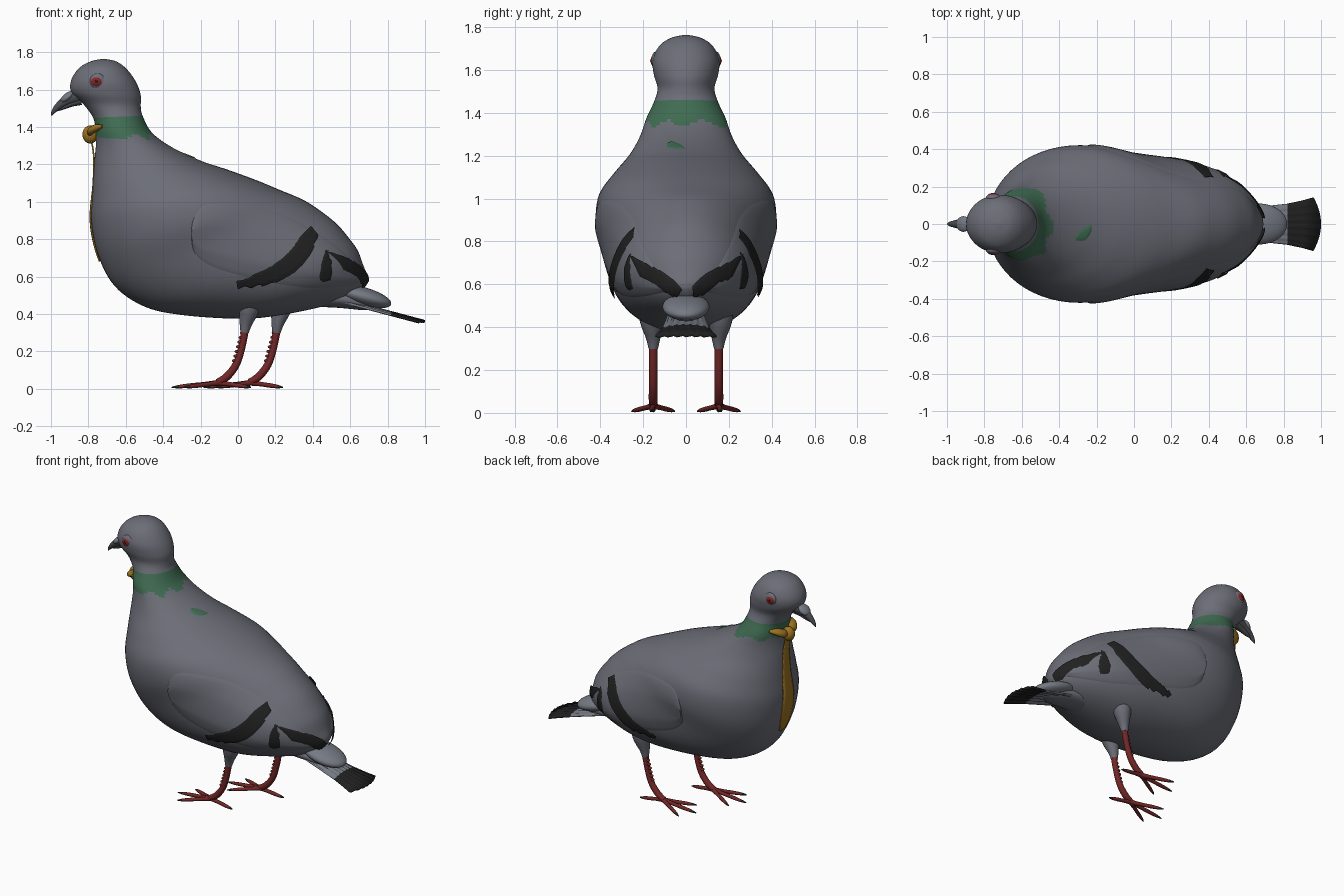
import bpy, bmesh, math, random
from mathutils import Vector as V
from mathutils.bvhtree import BVHTree

random.seed(4)
cube = bpy.data.objects.get("Cube")
if cube:
    bpy.data.objects.remove(cube)


def material(name, r, g, b):
    m = bpy.data.materials.new(name)
    m.use_nodes = True
    m.diffuse_color = (r, g, b, 1)
    bsdf = m.node_tree.nodes["Principled BSDF"]
    bsdf.inputs["Base Color"].default_value = (r, g, b, 1)
    bsdf.inputs["Roughness"].default_value = 0.7
    return m


GREY = material("slate grey", .15, .155, .185)
PALE = material("pale grey", .18, .195, .23)
GREEN = material("neck green", .05, .15, .085)
BLACK = material("black", .015, .015, .015)
RED = material("leg red", .17, .02, .02)
EYE = material("eye red", .25, .018, .018)
GOLD = material("gold", .33, .17, .015)
BEAK = material("beak grey", .07, .072, .08)


def finish(name, bm, mats, rule=None):
    """Turn a bmesh into a smooth object, colouring faces by an optional rule."""
    bmesh.ops.recalc_face_normals(bm, faces=bm.faces)
    for f in bm.faces:
        f.smooth = True
        if rule:
            f.material_index = rule(f.calc_center_median())
    me = bpy.data.meshes.new(name)
    bm.to_mesh(me)
    bm.free()
    for m in mats:
        me.materials.append(m)
    ob = bpy.data.objects.new(name, me)
    bpy.context.collection.objects.link(ob)
    bpy.ops.object.select_all(action="DESELECT")
    bpy.context.view_layer.objects.active = ob
    ob.select_set(True)
    bpy.ops.object.shade_smooth_by_angle(angle=math.radians(45))
    return ob


def spline(pts, steps):
    """Smooth a list of equal-length tuples with Catmull-Rom interpolation."""
    out = []
    for i in range(len(pts) - 1):
        a, b, c, d = pts[max(i - 1, 0)], pts[i], pts[i + 1], pts[min(i + 2, len(pts) - 1)]
        for s in range(steps):
            t = s / steps
            out.append(tuple(q + .5 * t * (r - p + t * (2 * p - 5 * q + 4 * r - w + t * (3 * (q - r) + w - p)))
                             for p, q, r, w in zip(a, b, c, d)))
    return out + [tuple(pts[-1])]


def loft(rings, n):
    """Skin elliptical rings given as (centre, axis, axis)."""
    bm = bmesh.new()
    angles = [math.tau * k / n for k in range(n)]
    rows = [[bm.verts.new(c + u * math.cos(t) + v * math.sin(t)) for t in angles] for c, u, v in rings]
    for a, b in zip(rows, rows[1:]):
        for k in range(n):
            bm.faces.new((a[k], a[k - 1], b[k - 1], b[k]))
    bm.faces.new(rows[0])
    bm.faces.new(rows[-1])
    bmesh.ops.recalc_face_normals(bm, faces=bm.faces)
    bm.normal_update()
    return bm


def tube(name, pts, mats, steps=4, n=12, rule=None, flat=1):
    """Round limb through (x, y, z, radius) points."""
    p = spline(pts, steps)
    rings = []
    for i, q in enumerate(p):
        d = V(p[min(i + 1, len(p) - 1)][:3]) - V(p[max(i - 1, 0)][:3])
        u = d.cross(V((0, 1, 0))).normalized()
        rings.append((V(q[:3]), u * q[3] * flat, d.cross(u).normalized() * q[3]))
    return finish(name, loft(rings, n), mats, rule)


def ball(name, loc, radii, mat, pitch=0):
    bm = bmesh.new()
    bmesh.ops.create_uvsphere(bm, u_segments=28, v_segments=16, radius=1)
    ob = finish(name, bm, [mat])
    ob.location, ob.scale, ob.rotation_euler = loc, radii, (0, pitch, 0)
    return ob


def grid(rows):
    bm = bmesh.new()
    vs = [[bm.verts.new(p) for p in r] for r in rows]
    for a, b in zip(vs, vs[1:]):
        for k in range(len(a) - 1):
            bm.faces.new((a[k], a[k + 1], b[k + 1], b[k]))
    return bm


# Body, neck and head: front x, z / back x, z / half width
sections = [
    (-.73, 1.764, -.71, 1.764, .01), (-.79, 1.75, -.65, 1.75, .07),
    (-.85, 1.715, -.595, 1.71, .125), (-.892, 1.65, -.545, 1.64, .155),
    (-.89, 1.585, -.52, 1.57, .15), (-.825, 1.52, -.52, 1.51, .133),
    (-.775, 1.45, -.51, 1.46, .148), (-.762, 1.38, -.46, 1.37, .185),
    (-.76, 1.3, -.35, 1.29, .213), (-.77, 1.2, -.2, 1.22, .26),
    (-.78, 1.05, -.05, 1.17, .34), (-.785, .9, .1, 1.115, .408),
    (-.75, .72, .22, 1.065, .42), (-.66, .55, .35, 1.01, .388),
    (-.5, .44, .45, .945, .368), (-.3, .395, .53, .88, .35),
    (0, .375, .59, .81, .315), (.2, .39, .64, .74, .262),
    (.45, .44, .67, .66, .17), (.59, .49, .69, .61, .085), (.66, .54, .69, .58, .02)]
rings = []
for fx, fz, bx, bz, w in spline(sections, 6):
    f, b = V((fx, 0, fz)), V((bx, 0, bz))
    rings.append(((f + b) / 2, (b - f) / 2, V((0, w, 0))))
body_bm = loft(rings, 64)
skin = BVHTree.FromBMesh(body_bm)
finish("body", body_bm, [GREY, GREEN],
       lambda c: int(1.35 + .015 * math.sin(40 * c.y + 30 * c.x) < c.z < 1.455))


def patch(name, top, bottom, axis, side, mat, lift, edge, nv=8, rough=0., soft=False):
    """Lay a sheet on the body, cast along x, y or z, between two outline curves."""
    a, b = spline(top, 6), spline(bottom, 6)
    rows = []
    for i, (p, q) in enumerate(zip(a, b)):
        row = []
        j0, j1 = random.uniform(-rough, rough), random.uniform(-rough, rough)
        for k in range(nv + 1):
            t = k / nv
            h, g = (p[m] * (1 - t) + q[m] * t + j0 * (1 - t) + j1 * t for m in (0, 1))
            start, aim, inner = {
                "x": (V((2, side * h, g)), V((-1, 0, 0)), V((.6, side * h, g))),
                "y": (V((h, side * 2, g)), V((0, -side, 0)), V((h, side * .1, g))),
                "z": (V((h, g, 3)), V((0, 0, -1)), V((h, g, 1)))}[axis]
            loc, nor, _, _ = skin.ray_cast(start, aim)
            if loc is None:
                loc, nor, _, _ = skin.find_nearest(inner)
            border = i in (0, len(a) - 1) or k in (0, nv)
            off = edge if border else lift
            if soft and not border:
                off = lift * min(1, t * 3, (1 - t) * 4)
            row.append(loc + nor * off)
        rows.append(row)
    return finish(name, grid(rows), [mat])


for s, side in ((1, "left"), (-1, "right")):
    # Folded wing and its dark bars
    patch("wing_" + side,
          [(-.25, .85), (-.23, .93), (-.15, 1.0), (.1, .99), (.35, .89), (.55, .75), (.66, .62)],
          [(-.25, .82), (-.23, .72), (-.13, .64), (.1, .57), (.35, .53), (.55, .54), (.66, .57)],
          "y", s, GREY, .011, -.004, 20, 0, True)
    patch("wing_bar_" + side,
          [(-.01, .58), (.08, .61), (.18, .66), (.27, .73), (.33, .81), (.38, .86)],
          [(0, .545), (.1, .555), (.2, .57), (.3, .625), (.38, .71), (.42, .82)],
          "y", s, BLACK, .016, .013, 8, .009)
    patch("small_wing_bar_" + side, [(.47, .745), (.49, .69), (.5, .63)],
          [(.46, .735), (.43, .6), (.485, .58)], "y", s, BLACK, .016, .013, 6, .004)
    patch("wing_tip_" + side, [(.25, .73), (.17, .69), (.08, .64), (.02, .585)],
          [(.2, .63), (.14, .605), (.08, .56), (.03, .545)], "x", s, BLACK, .016, .013, 8, .009)

    # Eye sunk in its rim
    ball("eye_rim_" + side, (-.75, s * .14, 1.645), (.042, .021, .042), GREY)
    ball("eye_" + side, (-.754, s * .145, 1.643), (.033, .02, .03), EYE)
    ball("pupil_" + side, (-.756, s * .163, 1.643), (.009, .004, .009), BLACK)

    # Leg, set back on the left side
    x, y = (.17 if s > 0 else 0), s * .153
    tube("thigh_" + side, [(x + .065, y, .5, .07), (x + .06, y * 1.04, .43, .057),
                           (x + .042, y, .35, .034), (x + .035, y, .3, .022)], [GREY], n=20)
    tube("shank_" + side, [(x + .04, y, .33, .021), (x + .02, y, .22, .019), (x - .01, y, .13, .02),
                           (x - .06, y, .065, .021), (x - .11, y, .035, .018)], [RED])
    for k in range(7):
        ball("scale_" + side, (x + .024 - k * .007, y, .3 - k * .025), (.014, .014, .009), RED)
    for label, dx, dy in (("middle", -.255, 0), ("outer", -.19, .1 * s), ("inner", -.19, -.1 * s),
                          ("back", .17, .01 * s)):
        hub = V((x - .1, y, .033))
        tip = V((x - .1 + dx, y + dy, .008))
        pts = [(*hub.lerp(tip, t), r) for t, r in ((0, .016), (.3, .012), (.6, .012), (.85, .009), (1, .003))]
        tube(f"{label}_toe_{side}", pts, [RED, BLACK], 3, 10,
             lambda c, h=hub, L=(tip - hub).length: int((c - h).length > .88 * L))

    # Bow lobe wrapping the throat
    tube("bow_lobe_" + side, [(-.79, s * .01, 1.365, .012), (-.785, s * .05, 1.38, .028),
                              (-.76, s * .085, 1.395, .028), (-.725, s * .12, 1.405, .012)], [GOLD], flat=.7)

# Green fleck on the back
patch("back_fleck", [(-.32, -.07), (-.28, -.03), (-.23, -.005)],
      [(-.31, -.09), (-.26, -.085), (-.23, -.04)], "z", 1, GREEN, .005, .002, 5, .004)

# Bow knot and hanging ribbon
ball("bow_knot", (-.79, 0, 1.36), (.042, .036, .048), GOLD)
ribbon = spline([(-.785, 1.34, .025), (-.77, 1.25, .03), (-.772, 1.1, .042), (-.787, .95, .055),
                 (-.783, .85, .06), (-.762, .75, .052), (-.738, .68, .03)], 4)
tie = finish("ribbon", grid([[V((x - .006 + .5 * (w * k) ** 2, w * k, z)) for k in (-1, -.5, 0, .5, 1)]
                             for x, z, w in ribbon]), [GOLD])
tie.modifiers.new("thickness", "SOLIDIFY").thickness = .008

# Beak: hooked upper half, lower half and fleshy cere
tube("upper_beak", [(-.85, 0, 1.568, .042), (-.91, 0, 1.545, .031), (-.955, 0, 1.515, .021),
                    (-.985, 0, 1.485, .012), (-.998, 0, 1.462, .003)], [BEAK])
tube("lower_beak", [(-.84, 0, 1.54, .032), (-.89, 0, 1.525, .024), (-.935, 0, 1.503, .015),
                    (-.962, 0, 1.488, .004)], [BEAK], flat=.7)
ball("cere", (-.912, 0, 1.56), (.045, .042, .022), PALE, -.65)

# Tail: coverts above a shallow arched fan with a dark end band
ball("tail_coverts", (.665, 0, .495), (.16, .11, .05), PALE, .27)
tube("under_tail", [(.4, 0, .49, .1), (.55, 0, .48, .095), (.68, 0, .455, .07), (.76, 0, .435, .02)],
     [GREY], n=24, flat=.5)
rows = []
for x, w in ((.5, .075), (.6, .085), (.7, .095), (.82, .108), (.9, .125), (1, .142)):
    row = []
    for k in range(-10, 11):
        t = k / 10
        px = x - (.04 * t * t if x == 1 else 0)
        row.append(V((px, w * t, .495 - .265 * (px - .5) - .014 * t * t + .003 * (k % 3))))
    rows.append(row)
fan = finish("tail_fan", grid(rows), [PALE, BLACK], lambda c: int(c.x > .82))
fan.modifiers.new("thickness", "SOLIDIFY").thickness = .01
